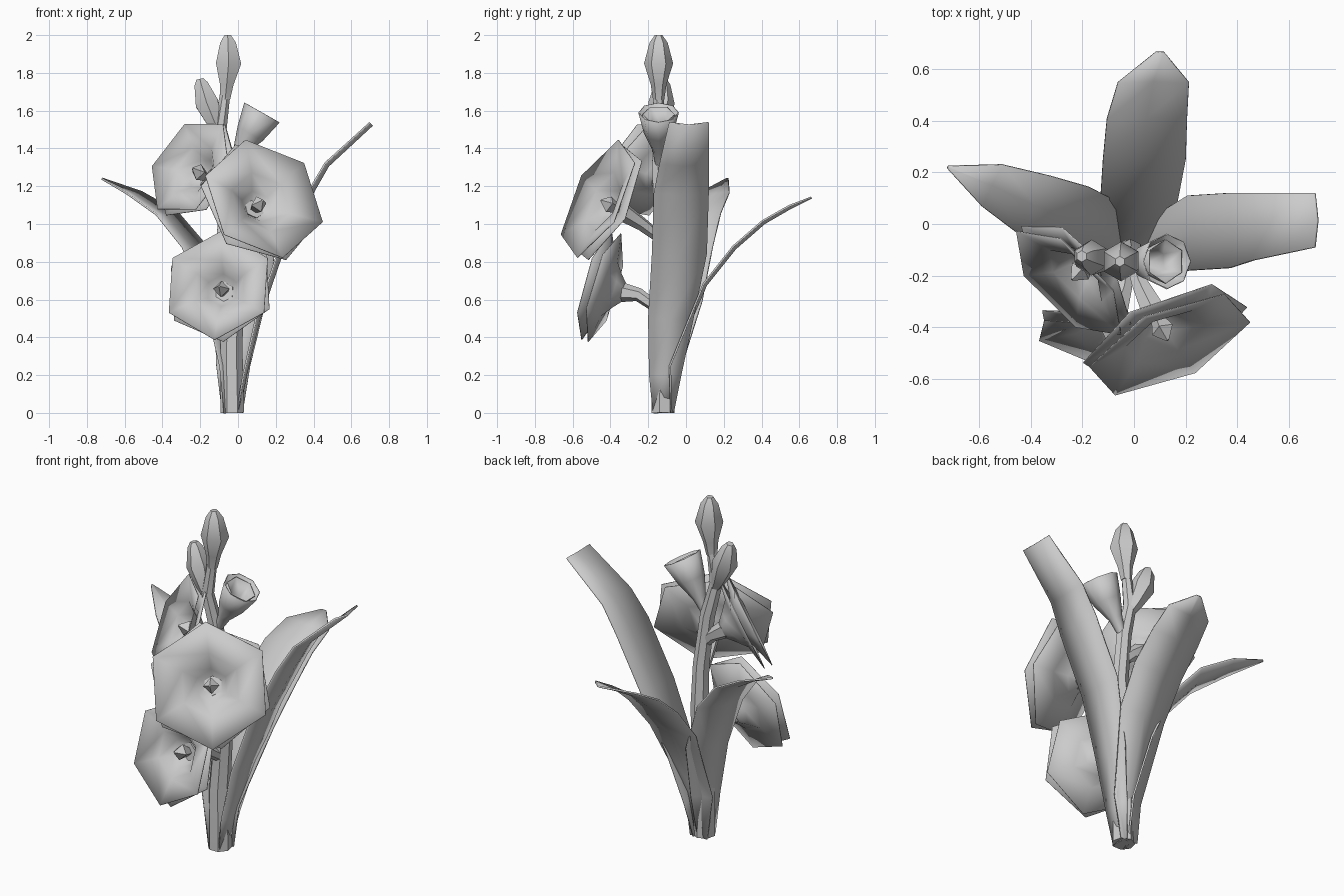
import bpy, bmesh, math
from mathutils import Vector as V

if "Cube" in bpy.data.objects:
    bpy.data.objects.remove(bpy.data.objects["Cube"])


def finish(name, bm, angle=50, thick=0):
    bmesh.ops.recalc_face_normals(bm, faces=bm.faces)
    me = bpy.data.meshes.new(name)
    bm.to_mesh(me)
    bm.free()
    ob = bpy.data.objects.new(name, me)
    bpy.context.collection.objects.link(ob)
    if thick:
        m = ob.modifiers.new("thickness", 'SOLIDIFY')
        m.thickness = thick
        m.offset = 0
    bpy.ops.object.select_all(action='DESELECT')
    ob.select_set(True)
    bpy.context.view_layer.objects.active = ob
    bpy.ops.object.shade_smooth_by_angle(angle=math.radians(angle))
    return ob


def loft(name, path, radii, sides=6, ref=(0, 1, 0), caps=(True, True), axis=None,
         twist=0, thick=0, angle=50):
    """Rings of the given radii swept along a path."""
    bm = bmesh.new()
    path = [V(p) for p in path]
    rings = []
    for i, (p, r) in enumerate(zip(path, radii)):
        t = axis or path[min(i + 1, len(path) - 1)] - path[max(i - 1, 0)]
        t = t.normalized()
        u = V(ref)
        u = (u - t * u.dot(t)).normalized()
        w = t.cross(u)
        rings.append([bm.verts.new(p + r * (u * math.cos(a) + w * math.sin(a)))
                      for a in (twist + math.tau * k / sides for k in range(sides))])
    for a, b in zip(rings, rings[1:]):
        for k in range(sides):
            j = (k + 1) % sides
            bm.faces.new((a[k], a[j], b[j], b[k]))
    if caps[0]:
        bm.faces.new(rings[0])
    if caps[1]:
        bm.faces.new(rings[-1])
    return finish(name, bm, angle, thick)


def flower(name, centre, normal, ref, R, root, bend):
    c, n = V(centre), V(normal).normalized()
    # two six-sided funnels, the rear one turned a little
    for tag, off, turn in (("inner", 0.02, 0), ("outer", -0.025, math.radians(7))):
        prof = [(-0.13, 0.045), (-0.085, 0.09), (-0.035, 0.5 * R), (0, R)]
        loft(f"{name}_{tag}_petals", [c + n * (d + off * min(1, r / R + .1)) for d, r in prof],
             [r for d, r in prof], 6, ref, (True, False), n, turn, 0.004, 60)
    # diamond pistil
    loft(f"{name}_pistil", [c + n * d for d in (-0.13, -0.05, 0.0)], [0.015, 0.045, 0.006],
         4, ref, axis=n, angle=20)
    # stalk to the stem
    loft(f"{name}_stalk", [root, bend, c - n * 0.11], [0.028, 0.036, 0.055], 6, (0, 0, 1))


def leaf(name, pts, widths, side, fold):
    """Blade: three points across each station, midrib pushed down."""
    bm = bmesh.new()
    pts, s, rows = [V(p) for p in pts], V(side).normalized(), []
    for i, (p, w) in enumerate(zip(pts, widths)):
        t = (pts[min(i + 1, len(pts) - 1)] - pts[max(i - 1, 0)]).normalized()
        up = t.cross(s).normalized()
        if up.z < 0:
            up = -up
        rows.append([bm.verts.new(p + s * w * k / 2 + up * fold * w * (abs(k) - .5))
                     for k in (-1, 0, 1)])
    for a, b in zip(rows, rows[1:]):
        for k in range(2):
            bm.faces.new((a[k], a[k + 1], b[k + 1], b[k]))
    finish(name, bm, 40, 0.01)


# Stem
loft("stem", [(-.03, -.125, 0), (-.035, -.125, .35), (-.015, -.11, .75), (-.01, -.13, 1.0),
              (-.045, -.14, 1.3), (-.095, -.15, 1.5), (-.068, -.145, 1.69)],
     [.064, .06, .052, .046, .042, .036, .028], 7)

# Open flowers
flower("lower_flower", (-.10, -.455, .67), (-.23, -.935, .27), (0, 0, 1), .30,
       (-.02, -.13, .54), (-.04, -.25, .625))
flower("middle_flower", (.13, -.45, 1.125), (.39, -.82, .41), (-.096, .105, .305), .345,
       (-.01, -.13, .92), (.025, -.235, 1.0))
flower("upper_flower", (-.24, -.215, 1.295), (-.64, -.65, .41), (.7, -.71, 0), .285,
       (-.03, -.135, 1.13), (-.08, -.13, 1.19))

# Half-open trumpet
loft("half_open_flower", [(-.03, -.14, 1.31), (.01, -.14, 1.39), (.065, -.145, 1.48),
                          (.127, -.145, 1.59)],
     [.02, .035, .075, .105], 8, caps=(True, False), thick=.005, angle=60)
loft("half_open_flower_inner", [(.02, -.14, 1.42), (.07, -.145, 1.5), (.122, -.145, 1.58)],
     [.035, .06, .085], 6, caps=(True, False), thick=.004, angle=60)

# Buds
loft("top_bud", [(-.068, -.145, 1.66), (-.06, -.145, 1.74), (-.05, -.145, 1.85),
                 (-.053, -.145, 1.96), (-.055, -.145, 2.0)],
     [.03, .042, .077, .048, .02], 6)
loft("side_bud", [(-.08, -.145, 1.45), (-.12, -.14, 1.53), (-.165, -.13, 1.64),
                  (-.195, -.125, 1.74), (-.202, -.125, 1.768)],
     [.022, .045, .07, .042, .022], 6)

# Leaves
leaf("right_leaf", [(.0, -.12, 0), (.035, -.11, .2), (.105, -.08, .5), (.22, -.035, .84),
                    (.38, -.025, 1.16), (.47, -.01, 1.315), (.705, .015, 1.53)],
     [.11, .17, .24, .29, .29, .26, .21], (0, 1, 0), .08)
leaf("back_leaf", [(-.03, -.08, 0), (-.025, -.08, .25), (.02, .10, .68), (.04, .255, .875),
                   (.05, .41, 1.01), (.075, .55, 1.09), (.10, .665, 1.14)],
     [.11, .18, .30, .32, .31, .275, .03], (1, 0, 0), .05)
leaf("left_leaf", [(-.05, -.12, 0), (-.06, -.10, .25), (-.12, -.03, .58), (-.24, .02, .88),
                   (-.38, .07, 1.05), (-.55, .15, 1.16), (-.72, .22, 1.24)],
     [.11, .18, .26, .28, .26, .18, .01], (.43, .9, .05), .06)
